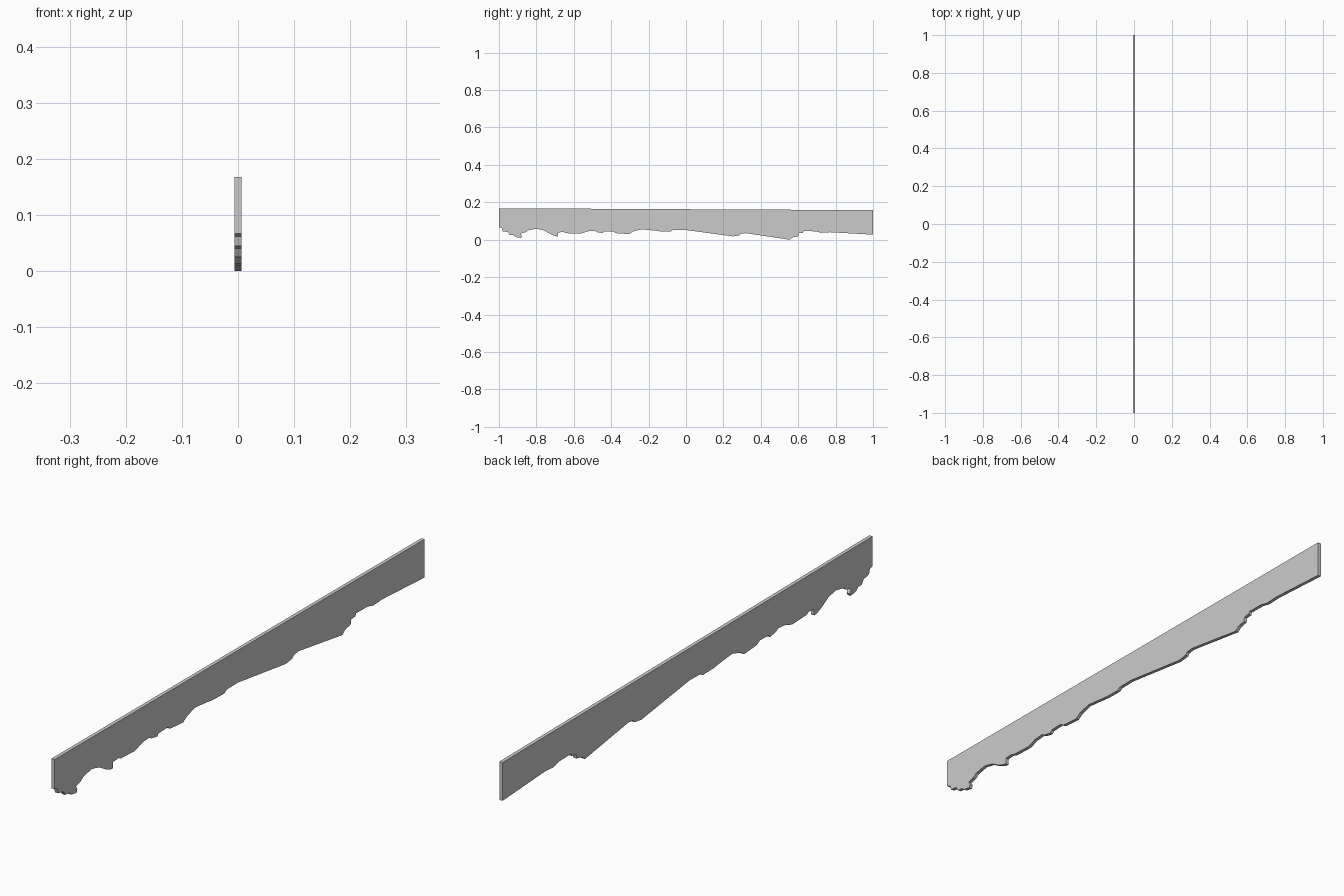
import bpy, bmesh

THICKNESS = 0.0125

# Ragged lower edge (y, z), from the front end to the back end
lower_edge = [
    (-1, .067), (-.985, .062), (-.98, .045), (-.952, .04), (-.942, .025),
    (-.922, .024), (-.91, .014), (-.882, .009), (-.877, .018), (-.884, .033),
    (-.857, .04), (-.845, .05), (-.8, .059), (-.76, .05), (-.725, .03),
    (-.698, .019), (-.684, .018), (-.684, .039), (-.655, .041), (-.64, .035),
    (-.565, .032), (-.525, .045), (-.49, .048), (-.475, .04), (-.445, .035),
    (-.438, .043), (-.39, .045), (-.375, .035), (-.305, .03), (-.285, .043),
    (-.24, .056), (-.19, .051), (-.14, .045), (-.082, .044), (-.07, .052),
    (-.01, .053), (.25, .018), (.285, .023), (.293, .032), (.32, .035),
    (.555, .0), (.572, .013), (.6, .019), (.603, .035), (.625, .037),
    (.63, .046), (.69, .045), (.725, .037), (.77, .04), (1, .027)]

# Slightly sloping straight top edge
top_edge = [(1, .158), (-1, .168)]

# Extrude the side outline through the board thickness
bm = bmesh.new()
outline = [bm.verts.new((-THICKNESS / 2, y, z)) for y, z in lower_edge + top_edge]
face = bm.faces.new(outline)
result = bmesh.ops.extrude_face_region(bm, geom=[face], use_keep_orig=True)
moved = [v for v in result["geom"] if isinstance(v, bmesh.types.BMVert)]
bmesh.ops.translate(bm, verts=moved, vec=(THICKNESS, 0, 0))
bmesh.ops.recalc_face_normals(bm, faces=bm.faces)
bmesh.ops.triangulate(bm, faces=[f for f in bm.faces if len(f.verts) > 4])

mesh = bpy.data.meshes.new("ragged_trim_board")
bm.to_mesh(mesh)
bm.free()
board = bpy.data.objects.new("ragged_trim_board", mesh)
bpy.context.collection.objects.link(board)
